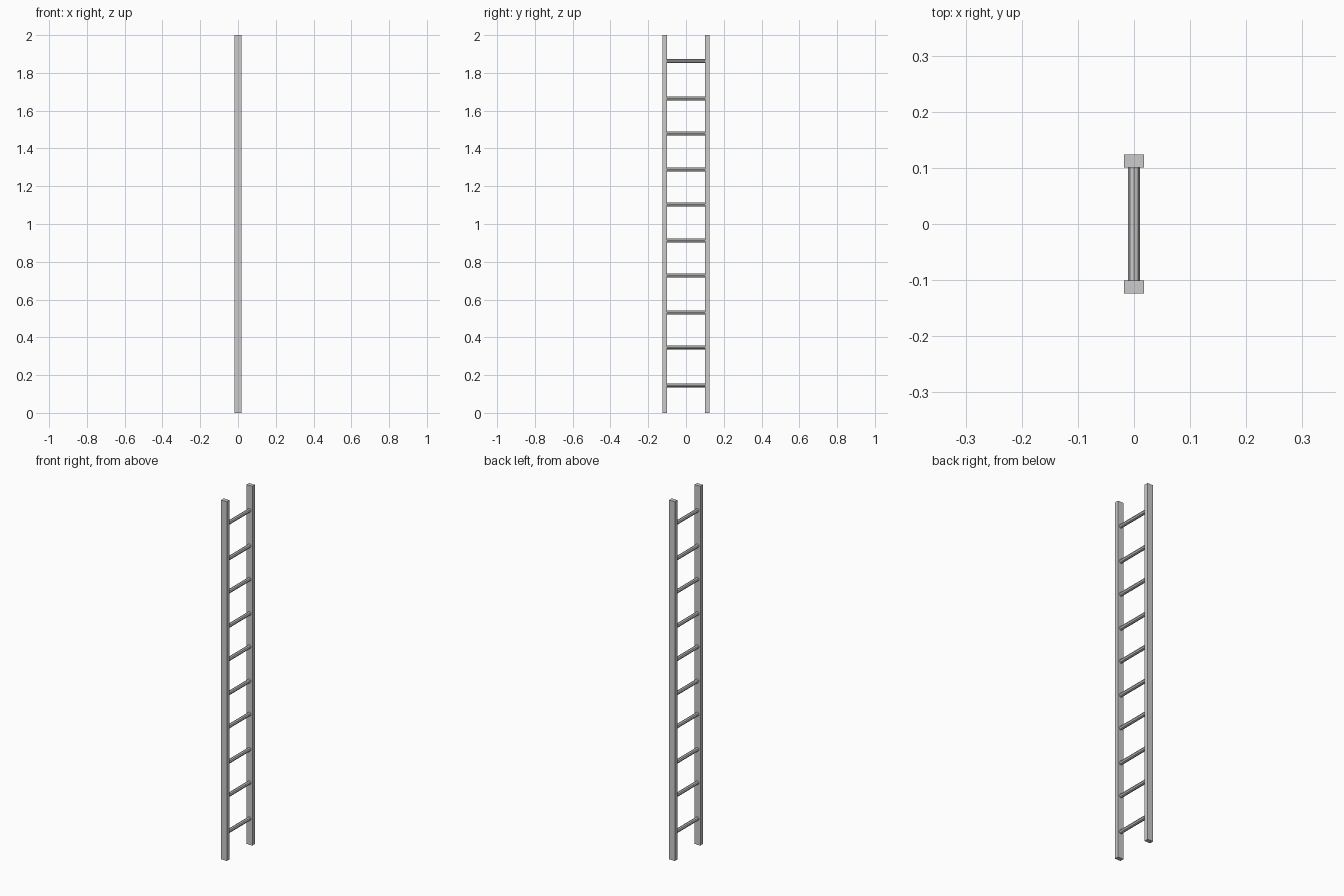
import bpy
from math import pi

if "Cube" in bpy.data.objects:
    bpy.data.objects.remove(bpy.data.objects["Cube"])

# Side rails
for name, side in (("left_rail", -1), ("right_rail", 1)):
    bpy.ops.mesh.primitive_cube_add(size=1, location=(0, side * 0.112, 1))
    rail = bpy.context.object
    rail.name = name
    rail.scale = (0.035, 0.023, 2)
    bpy.ops.object.transform_apply(location=False, rotation=False, scale=True)

# Rungs: slim faceted bars, slightly uneven spacing
heights = [0.146, 0.347, 0.532, 0.728, 0.913, 1.103, 1.288, 1.479, 1.664, 1.862]
for i, z in enumerate(heights):
    bpy.ops.mesh.primitive_cylinder_add(vertices=8, radius=0.0105, depth=0.204,
                                        end_fill_type='NOTHING',
                                        location=(0, 0, z), rotation=(pi / 2, 0, 0))
    bpy.context.object.name = f"rung_{i + 1}"
